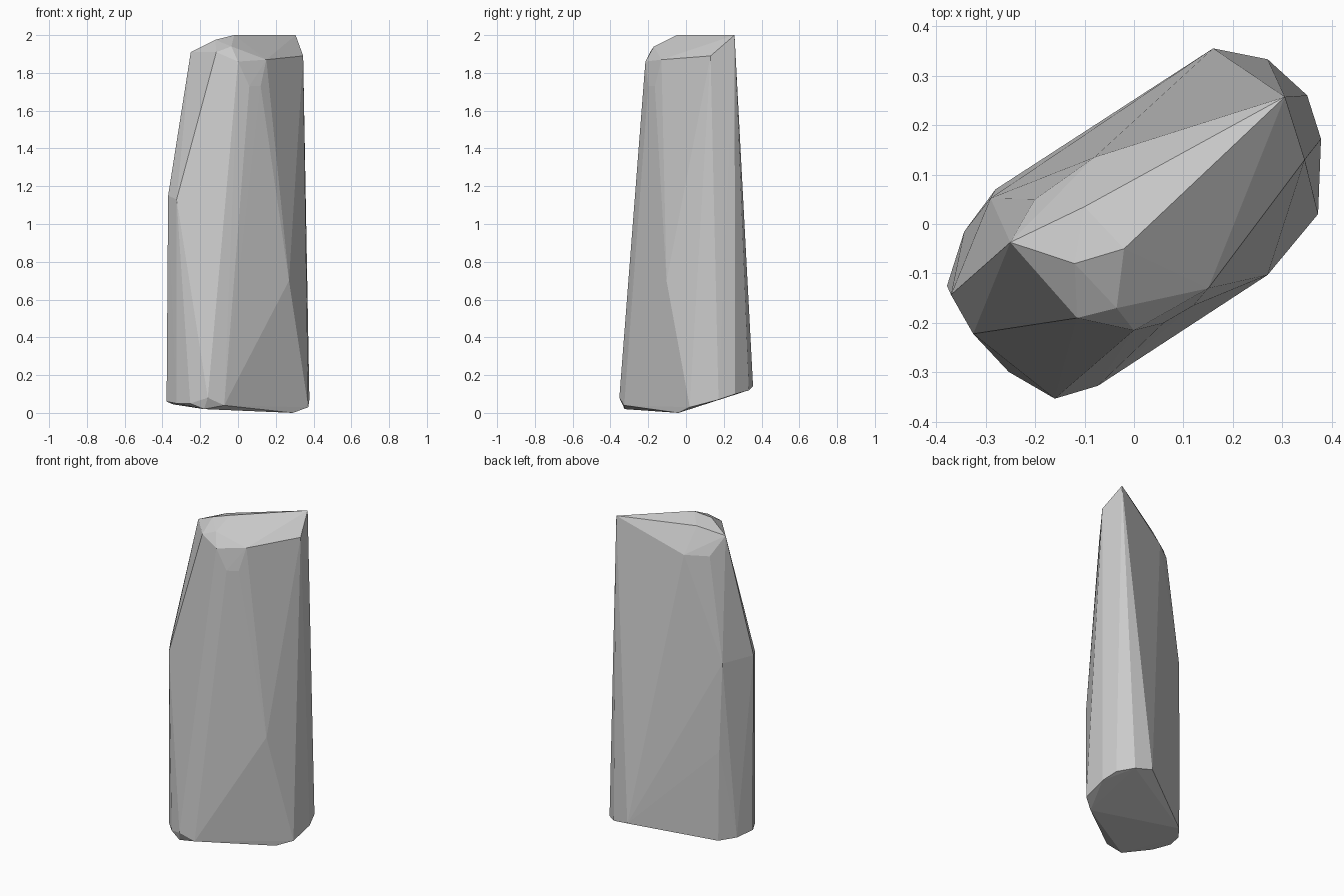
import bpy, bmesh

# Faceted standing stone: chipped rings of corners wrapped in a convex hull
base_ring = [
    (0.16, 0.355, 0.14), (0.27, 0.333, 0.12), (0.35, 0.26, 0.10),
    (0.378, 0.172, 0.07), (0.372, 0.02, 0.03), (0.29, -0.04, 0.0),
    (-0.073, -0.327, 0.04), (-0.16, -0.353, 0.08), (-0.18, -0.325, 0.02),
    (-0.253, -0.299, 0.05), (-0.325, -0.222, 0.05), (-0.378, -0.125, 0.06),
    (-0.343, -0.015, 0.045), (-0.275, 0.073, 0.04),
]
# Corners partway up the sides
side_chips = [
    (0.27, -0.103, 0.70), (-0.28, 0.07, 0.60),
    (-0.37, -0.143, 1.15), (-0.325, -0.222, 1.13), (-0.29, 0.052, 1.15),
    (0.06, -0.20, 1.73), (0.12, -0.165, 1.73),
]
# Chipped crown with the high corner at the back right
crown = [
    (0.305, 0.257, 2.0), (0.345, 0.13, 1.89), (0.15, -0.13, 1.87),
    (0.05, -0.118, 1.92), (0.0, -0.215, 1.86), (-0.035, -0.17, 1.94),
    (-0.115, -0.19, 1.91), (-0.12, -0.08, 1.975), (-0.02, -0.05, 2.0),
    (-0.25, -0.037, 1.91), (-0.10, 0.035, 1.96),
    (-0.20, 0.05, 1.80), (-0.08, 0.135, 1.81),
]

bm = bmesh.new()
for p in base_ring + side_chips + crown:
    bm.verts.new(p)
hull = bmesh.ops.convex_hull(bm, input=bm.verts)
loose = [v for v in bm.verts if not v.link_faces]
bmesh.ops.delete(bm, geom=loose, context='VERTS')
bmesh.ops.recalc_face_normals(bm, faces=bm.faces)

mesh = bpy.data.meshes.new("standing_stone")
bm.to_mesh(mesh)
bm.free()
stone = bpy.data.objects.new("standing_stone", mesh)
bpy.context.collection.objects.link(stone)
